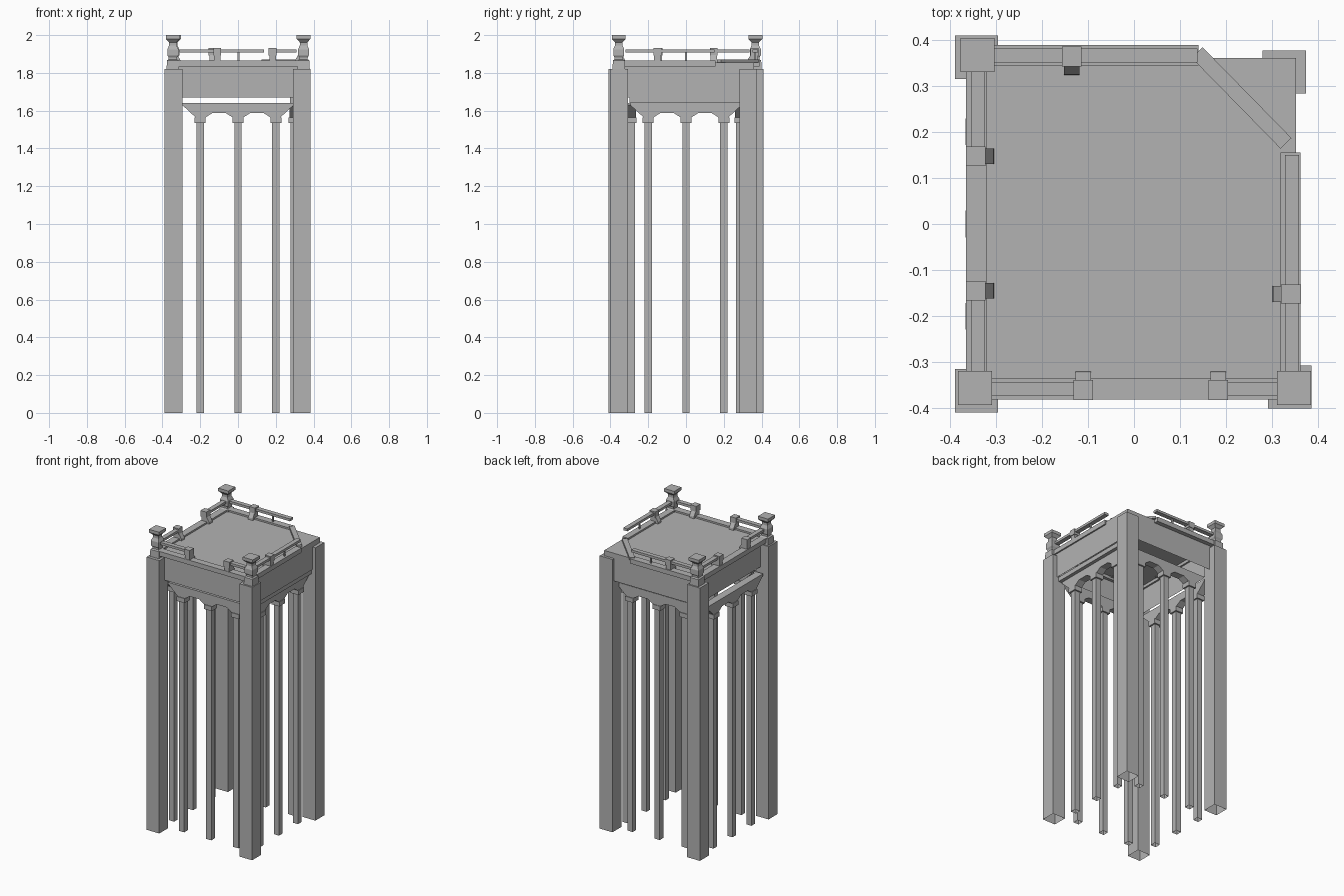
import bpy, bmesh
from math import atan2, hypot
from mathutils import Matrix, Vector

cube = bpy.data.objects.get("Cube")
if cube:
    bpy.data.objects.remove(cube, do_unlink=True)

stone = bpy.data.materials.new("grey_stone")
stone.use_nodes = True
GREY = (0.45, 0.45, 0.45, 1)
stone.diffuse_color = GREY
stone.node_tree.nodes["Principled BSDF"].inputs["Base Color"].default_value = GREY


def finish(name, bm, matrix=Matrix()):
    bmesh.ops.recalc_face_normals(bm, faces=bm.faces[:])
    mesh = bpy.data.meshes.new(name)
    bm.to_mesh(mesh)
    bm.free()
    mesh.materials.append(stone)
    ob = bpy.data.objects.new(name, mesh)
    ob.matrix_world = matrix
    bpy.context.collection.objects.link(ob)
    return ob


def box(name, lo, hi, open_bottom=False, matrix=Matrix()):
    bm = bmesh.new()
    lo, hi = Vector(lo), Vector(hi)
    size = hi - lo
    bmesh.ops.create_cube(bm, size=1, matrix=Matrix.Translation((lo + hi) / 2) @ Matrix.Diagonal((*size, 1)))
    if open_bottom:
        low = [f for f in bm.faces if f.calc_center_median().z < lo.z + 1e-4]
        bmesh.ops.delete(bm, geom=low, context='FACES')
    return finish(name, bm, matrix)


def beam(name, a, b, width, z0, z1):
    """Straight bar between two plan points."""
    dx, dy = b[0] - a[0], b[1] - a[1]
    m = Matrix.Translation((*a, 0)) @ Matrix.Rotation(atan2(dy, dx), 4, 'Z')
    box(name, (0, -width / 2, z0), (hypot(dx, dy), width / 2, z1), matrix=m)


def prism(name, outline, half, matrix):
    """Outline in local x/z, extruded along local y."""
    bm = bmesh.new()
    face = bm.faces.new([bm.verts.new((x, -half, z)) for x, z in outline])
    out = bmesh.ops.extrude_face_region(bm, geom=[face])
    verts = [v for v in out["geom"] if isinstance(v, bmesh.types.BMVert)]
    bmesh.ops.translate(bm, verts=verts, vec=(0, 2 * half, 0))
    finish(name, bm, matrix)


def side_matrix(side, offset):
    """Local x runs along a side, local -y points outward."""
    turn = {"front": 0, "right": 1, "back": 2, "left": 3}[side]
    rot = Matrix.Rotation(turn * 1.5707963, 4, 'Z')
    return rot @ Matrix.Translation((0, -offset, 0))


# Corner pillars, hollow and open underneath
for label, x, y in (("back_right", -.342, .362), ("front_right", -.342, -.362),
                    ("front_left", .338, -.354), ("back_left", .326, .33)):
    box(label + "_pillar", (x - .047, y - .047, 0), (x + .047, y + .047, 1.82), True)

# Upper block, open underneath
box("deck_block", (-.33, -.355, 1.67), (.352, .36, 1.855), True)

# Arcades: three columns with capitals carrying a low arched beam
arch = [(-.295, 1.64), (-.295, 1.63), (-.225, 1.565)]
for c in (-.2, 0):
    arch += [(c + .03, 1.565), (c + .065, 1.588), (c + .135, 1.588), (c + .17, 1.565)]
arch += [(.225, 1.565), (.295, 1.63), (.295, 1.64)]
for side, offset in (("front", .29), ("back", .285), ("right", .297), ("left", .337)):
    m = side_matrix(side, offset)
    prism(side + "_arcade", arch, .025, m)
    for c in (-.2, 0, .2):
        box(side + "_column", (c - .019, -.019, 0), (c + .019, .019, 1.54), True, m)
        box(side + "_capital", (c - .029, -.029, 1.535), (c + .029, .029, 1.565), matrix=m)
box("right_lintel", (.275, -.3, 1.64), (.345, .285, 1.67))

# Kerb around the deck, cut across one corner
for name, a, b, w in (("front_kerb", (-.34, -.358), (.345, -.358), .045),
                      ("right_kerb", (.34, -.36), (.34, .155), .043),
                      ("back_kerb", (-.34, .366), (.14, .366), .045),
                      ("left_kerb", (-.342, -.36), (-.342, .366), .046)):
    beam(name, a, b, w, 1.835, 1.866)
beam("corner_kerb", (.137, .372), (.33, .175), .033, 1.855, 1.87)

# Handrails, with some stretches missing
for name, a, b in (("front_rail", (-.31, -.358), (-.11, -.358)),
                   ("front_rail", (.185, -.358), (.31, -.358)),
                   ("right_rail", (.343, -.32), (.343, .15)),
                   ("back_rail", (-.31, .366), (.138, .366)),
                   ("left_rail", (-.338, -.32), (-.338, -.145)),
                   ("left_rail", (-.338, .14), (-.338, .335))):
    beam(name, a, b, .03, 1.908, 1.924)

# Thin balusters under the long rails
box("back_baluster", (-.002, .36, 1.866), (.008, .37, 1.908))
box("right_baluster", (.338, -.005, 1.866), (.348, .005, 1.908))

# Rail posts with a sloping brace on the inner side
brace = [(-.018, 1.85), (.04, 1.85), (.038, 1.868), (.018, 1.90), (-.018, 1.90)]
for side, offset, along in (("front", .36, -.11), ("front", .36, .183), ("right", .34, -.152),
                            ("back", .363, .135), ("left", .343, .147), ("left", .343, -.145)):
    m = side_matrix(side, offset)
    if side == "left":
        m = m @ Matrix.Translation((-along, 0, 0))
    else:
        m = m @ Matrix.Translation((along, 0, 0))
    box(side + "_post_head", (-.021, -.022, 1.893), (.021, .021, 1.932), matrix=m)
    prism(side + "_post_brace", brace, .017, m @ Matrix.Rotation(1.5707963, 4, 'Z'))

# Turned square finial posts on three corners
profile = [(.033, 1.82), (.031, 1.866), (.022, 1.872), (.022, 1.882), (.029, 1.893), (.029, 1.925),
           (.02, 1.945), (.02, 1.962), (.037, 1.98), (.037, 2.0)]
for label, x, y in (("back_right", -.34, .367), ("front_right", -.345, -.356), ("front_left", .347, -.356)):
    bm = bmesh.new()
    rings = [[bm.verts.new((x + sx * r, y + sy * r, z)) for sx, sy in ((-1, -1), (1, -1), (1, 1), (-1, 1))]
             for r, z in profile]
    for lower, upper in zip(rings, rings[1:]):
        for i in range(4):
            j = (i + 1) % 4
            bm.faces.new((lower[i], lower[j], upper[j], upper[i]))
    bm.faces.new(rings[0])
    bm.faces.new(rings[-1])
    finish(label + "_finial_post", bm)
